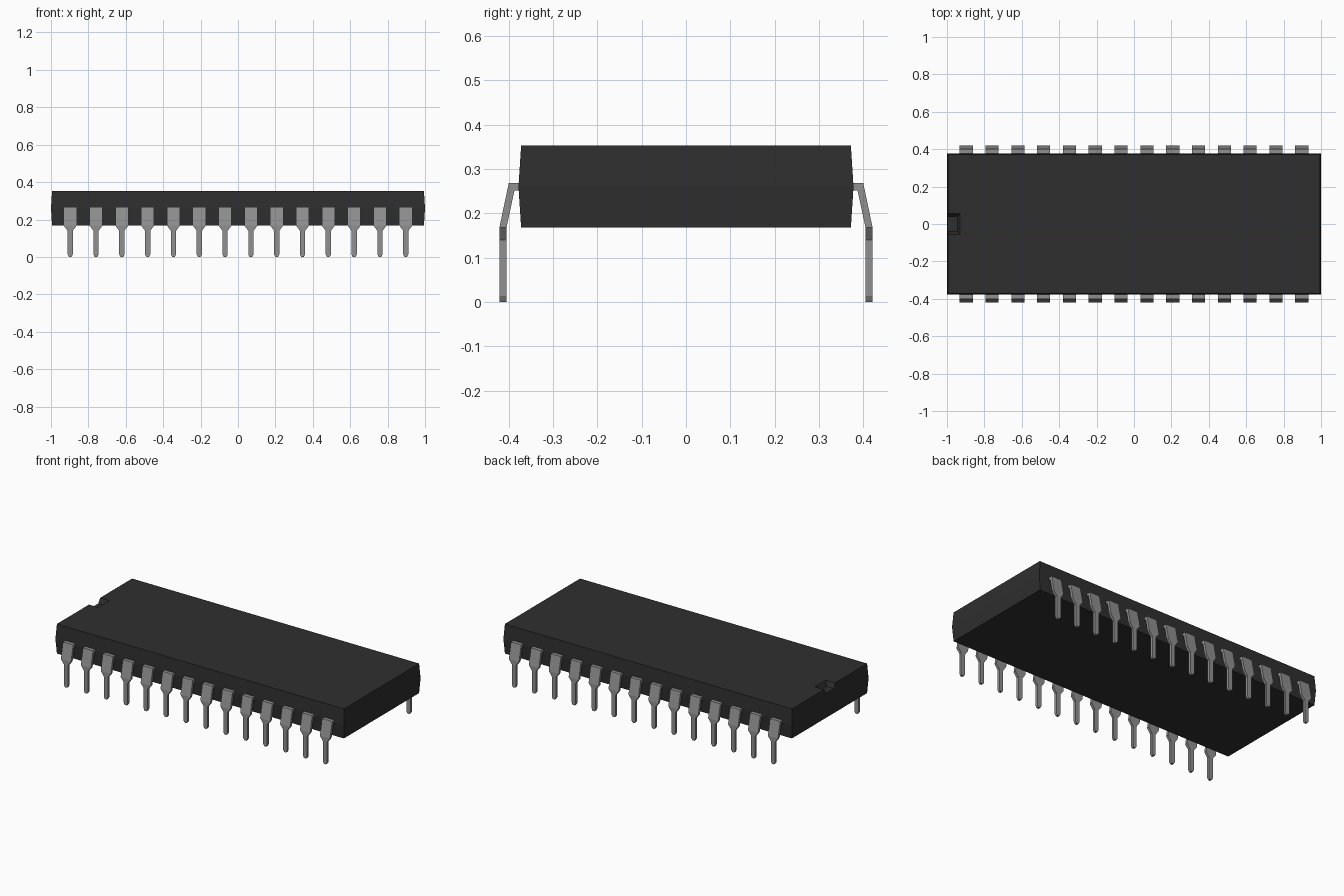
import bpy, bmesh, math

cube = bpy.data.objects.get("Cube")
if cube:
    bpy.data.objects.remove(cube, do_unlink=True)


def make_material(name, value):
    mat = bpy.data.materials.new(name)
    mat.use_nodes = True
    colour = (value, value, value, 1.0)
    mat.diffuse_color = colour
    mat.node_tree.nodes["Principled BSDF"].inputs["Base Color"].default_value = colour
    return mat


def loft_mesh(name, rings, mat):
    """Closed mesh skinned through a list of four-point rings."""
    bm = bmesh.new()
    loops = [[bm.verts.new(p) for p in ring] for ring in rings]
    for a, b in zip(loops, loops[1:]):
        for i in range(4):
            j = (i + 1) % 4
            bm.faces.new((a[i], a[j], b[j], b[i]))
    bm.faces.new(loops[0])
    bm.faces.new(loops[-1])
    bmesh.ops.recalc_face_normals(bm, faces=bm.faces)
    mesh = bpy.data.meshes.new(name)
    bm.to_mesh(mesh)
    bm.free()
    mesh.materials.append(mat)
    return mesh


def add_object(name, mesh):
    obj = bpy.data.objects.new(name, mesh)
    bpy.context.collection.objects.link(obj)
    return obj


def rect(x0, x1, half_y, z):
    return [(x0, -half_y, z), (x1, -half_y, z), (x1, half_y, z), (x0, half_y, z)]


black = make_material("black_plastic", 0.028)
metal = make_material("grey_metal", 0.28)

# Body with drafted sides that meet at a middle seam
body = add_object("chip_body", loft_mesh("chip_body", [
    rect(-0.994, 0.994, 0.372, 0.168),
    rect(-1.0, 1.0, 0.378, 0.260),
    rect(-0.994, 0.994, 0.372, 0.353)], black))

# Orientation notch with sloped walls, open at the end of the body
cutter = add_object("notch_cutter", loft_mesh("notch_cutter", [
    rect(-1.1, -0.945, 0.040, 0.323),
    rect(-1.1, -0.925, 0.060, 0.363)], black))
cutter.hide_render = True
cut = body.modifiers.new("notch", 'BOOLEAN')
cut.operation = 'DIFFERENCE'
cut.solver = 'EXACT'
cut.object = cutter
bpy.context.view_layer.objects.active = body
bpy.ops.object.modifier_apply(modifier=cut.name)
bpy.data.objects.remove(cutter, do_unlink=True)

# Pin stations: outer y, outer z, inner y, inner z, half width
stations = [
    (0.365, 0.268, 0.365, 0.252, 0.035),
    (0.400, 0.268, 0.387, 0.252, 0.035),
    (0.421, 0.168, 0.405, 0.168, 0.035),
    (0.421, 0.140, 0.405, 0.140, 0.014),
    (0.421, 0.013, 0.405, 0.013, 0.014),
    (0.421, 0.000, 0.405, 0.000, 0.007),
]
pin_mesh = loft_mesh("pin", [
    [(-w, -yo, zo), (w, -yo, zo), (w, -yi, zi), (-w, -yi, zi)]
    for yo, zo, yi, zi, w in stations], metal)

# Fourteen pins along each long side
COUNT = 14
for i in range(COUNT):
    x = -0.897 + i * 1.794 / (COUNT - 1)
    for side, angle in (("front", 0.0), ("back", math.pi)):
        pin = add_object(f"{side}_pin_{i + 1}", pin_mesh)
        pin.location.x = x
        pin.rotation_euler.z = angle
